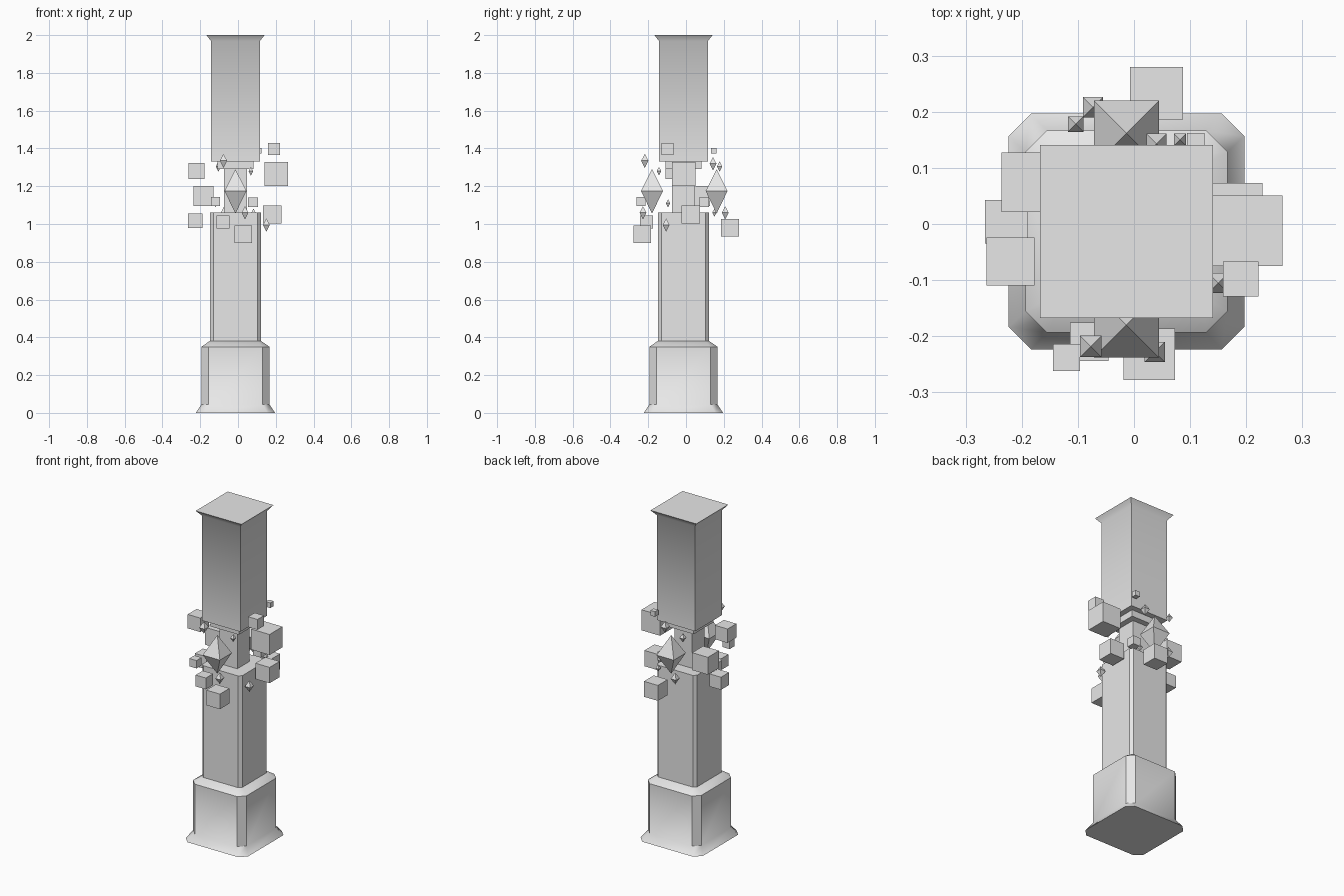
import bpy, bmesh, math

if "Cube" in bpy.data.objects:
    bpy.data.objects.remove(bpy.data.objects["Cube"])

stone = bpy.data.materials.new("grey_stone")
stone.diffuse_color = (0.8, 0.8, 0.8, 1)
stone.use_nodes = True
stone.node_tree.nodes["Principled BSDF"].inputs["Base Color"].default_value = stone.diffuse_color
C = -0.0135  # pillar axis offset in x and y


def finish(bm, name, smooth=None):
    bmesh.ops.recalc_face_normals(bm, faces=bm.faces)
    me = bpy.data.meshes.new(name)
    bm.to_mesh(me)
    bm.free()
    me.materials.append(stone)
    ob = bpy.data.objects.new(name, me)
    bpy.context.collection.objects.link(ob)
    if smooth:
        bpy.ops.object.select_all(action='DESELECT')
        ob.select_set(True)
        bpy.context.view_layer.objects.active = ob
        bpy.ops.object.shade_smooth_by_angle(angle=math.radians(smooth))
    return ob


def outline(h, c):
    """Square of half width h with corners cut by c."""
    if c == 0:
        return [(h, -h), (h, h), (-h, h), (-h, -h)]
    k = h - c
    return [(k, -h), (h, -k), (h, k), (k, h), (-k, h), (-h, k), (-h, -k), (-k, -h)]


def stack(name, rings, smooth=None):
    """Loft of (z, half width, corner cut) rings with capped ends."""
    bm = bmesh.new()
    loops = [[bm.verts.new((C + x, C + y, z)) for x, y in outline(h, c)]
             for z, h, c in rings]
    for a, b in zip(loops, loops[1:]):
        n = len(a)
        for i in range(n):
            j = (i + 1) % n
            bm.faces.new((a[i], a[j], b[j], b[i]))
    bm.faces.new(loops[0][::-1])
    bm.faces.new(loops[-1])
    return finish(bm, name, smooth)


def cube(name, x, y, z, size):
    r = size / 2
    bm = bmesh.new()
    bmesh.ops.create_cube(bm, size=1)
    for v in bm.verts:
        v.co = (x + v.co.x * 2 * r, y + v.co.y * 2 * r, z + v.co.z * 2 * r)
    return finish(bm, name)


def crystal(name, x, y, z, r, up, down):
    """Double pyramid on a square girdle."""
    bm = bmesh.new()
    ring = [bm.verts.new((x + a, y + b, z)) for a, b in outline(r, 0)]
    for h in (up, -down):
        tip = bm.verts.new((x, y, z + h))
        for i in range(4):
            bm.faces.new((ring[i], ring[(i + 1) % 4], tip))
    return finish(bm, name)


# Pillar: flared foot with plinth, shaft, exposed core, collar, capped upper block
stack("plinth", [(0, 0.21, 0.04), (0.045, 0.18, 0.038),
                 (0.35, 0.18, 0.038), (0.38, 0.137, 0.018)], 42)
stack("shaft", [(0.378, 0.134, 0.017), (1.06, 0.134, 0.017)])
stack("core", [(1.055, 0.06, 0), (1.30, 0.06, 0)])
stack("collar", [(1.29, 0.095, 0), (1.335, 0.095, 0)])
stack("upper_block", [(1.33, 0.129, 0), (1.968, 0.129, 0), (2.0, 0.154, 0)], 42)

# Floating cubes: x, y, z, size
cubes = [(0.04, 0.233, 0.98, 0.094), (0.027, -0.232, 0.945, 0.092),
         (0.202, -0.012, 1.265, 0.125), (0.181, 0.025, 1.05, 0.096),
         (0.19, -0.098, 1.397, 0.063), (-0.183, 0.074, 1.148, 0.106),
         (-0.227, 0.004, 1.017, 0.077), (-0.22, -0.067, 1.28, 0.085),
         (-0.12, -0.238, 1.12, 0.048), (-0.08, -0.21, 1.01, 0.069),
         (0.08, 0.095, 1.115, 0.052), (0.11, 0.147, 1.388, 0.031)]
for i, c in enumerate(cubes):
    cube(f"floating_cube_{i + 1}", *c)

# Large crystals at front and back
for name, y in (("front", -0.18), ("back", 0.162)):
    crystal(f"{name}_crystal", C, y, 1.175, 0.058, 0.115, 0.12)

# Small crystals: x, y, z, half width
shards = [(-0.077, -0.218, 1.335, 0.019), (0.037, -0.228, 1.06, 0.018),
          (0.15, -0.105, 0.995, 0.018), (0.068, -0.143, 1.28, 0.012),
          (0.082, 0.15, 1.06, 0.011), (0.04, 0.143, 1.32, 0.018),
          (-0.104, 0.178, 1.305, 0.014), (-0.073, 0.208, 1.06, 0.018),
          (-0.12, -0.095, 1.11, 0.011)]
for i, (x, y, z, r) in enumerate(shards):
    crystal(f"small_crystal_{i + 1}", x, y, z, r, r * 1.9, r * 2.0)
